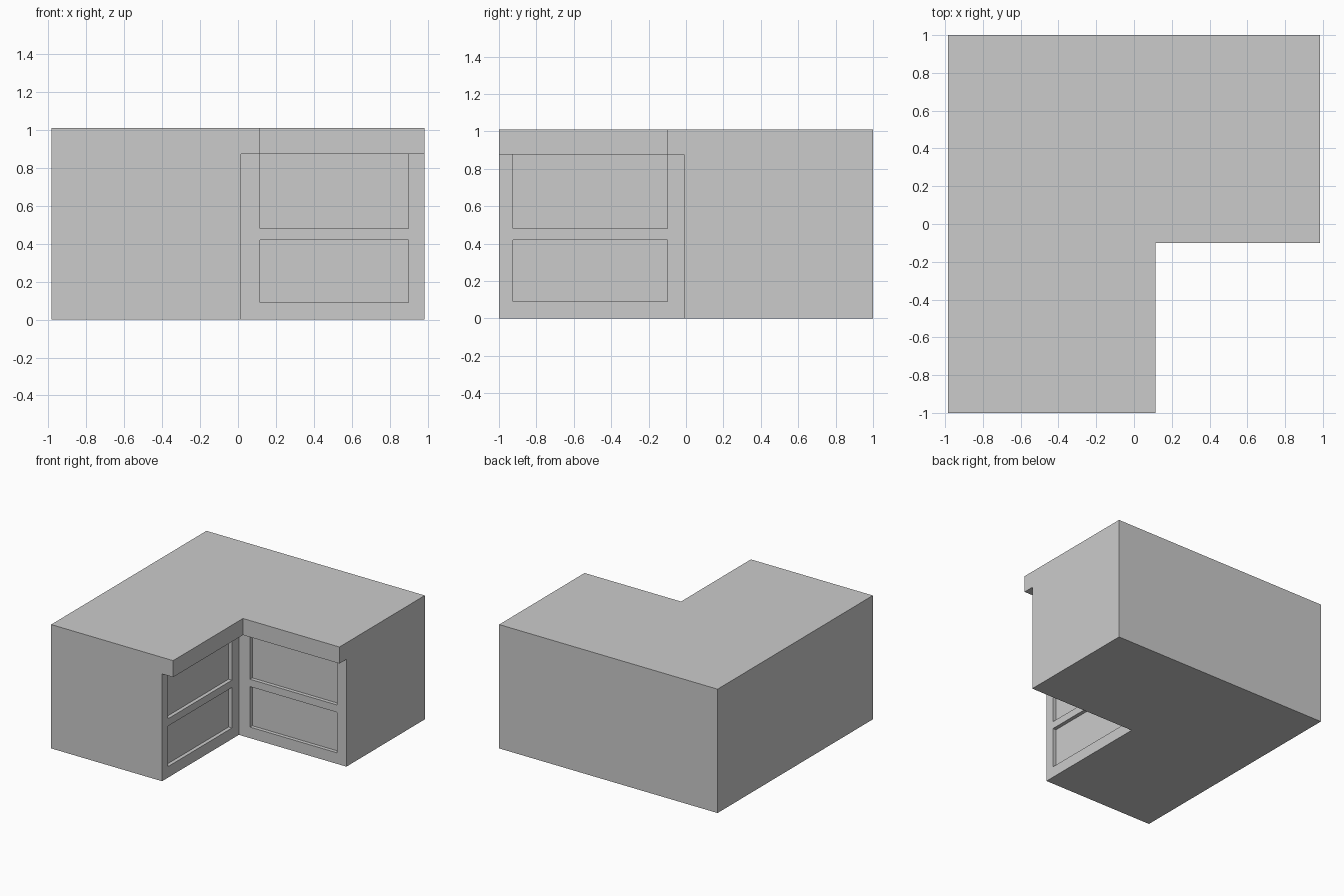
import bpy
import bmesh

if "Cube" in bpy.data.objects:
    bpy.data.objects.remove(bpy.data.objects["Cube"])

TOP, LIP = 1.01, 0.875      # worktop height, underside of overhang
X, Y = 0.985, 1.0           # half sizes
FX, FY = 0.015, -0.01       # inner cabinet front planes
DEPTH = 0.03                # drawer panel recess


def box(name, lo, hi):
    bm = bmesh.new()
    bmesh.ops.create_cube(bm, size=1)
    for v in bm.verts:
        v.co = [lo[i] if v.co[i] < 0 else hi[i] for i in range(3)]
    mesh = bpy.data.meshes.new(name)
    bm.to_mesh(mesh)
    bm.free()
    obj = bpy.data.objects.new(name, mesh)
    bpy.context.collection.objects.link(obj)
    return obj


def cut(target, lo, hi):
    cutter = box("cutter", lo, hi)
    cutter.hide_render = True
    mod = target.modifiers.new("cut", 'BOOLEAN')
    mod.operation = 'DIFFERENCE'
    mod.solver = 'EXACT'
    mod.object = cutter
    bpy.context.view_layer.objects.active = target
    bpy.ops.object.modifier_apply(modifier=mod.name)
    bpy.data.objects.remove(cutter)


# L-shaped block with the worktop outline
bm = bmesh.new()
outline = [(-X, -Y), (0.115, -Y), (0.115, -0.10), (X, -0.10), (X, Y), (-X, Y)]
face = bm.faces.new([bm.verts.new((x, y, 0)) for x, y in outline])
ext = bmesh.ops.extrude_face_region(bm, geom=[face])
for v in ext["geom"]:
    if isinstance(v, bmesh.types.BMVert):
        v.co.z = TOP
bmesh.ops.recalc_face_normals(bm, faces=bm.faces)
mesh = bpy.data.meshes.new("corner_counter")
bm.to_mesh(mesh)
bm.free()
counter = bpy.data.objects.new("corner_counter", mesh)
bpy.context.collection.objects.link(counter)

# Cabinet fronts set back below the overhanging worktop
cut(counter, (FX, -2, -1), (2, FY, LIP))

# Recessed drawer panels, two on each inner front
for z0, z1 in ((0.09, 0.42), (0.48, LIP)):
    cut(counter, (0.115, FY - 0.05, z0), (0.90, FY + DEPTH, z1))
    cut(counter, (FX - DEPTH, -0.925, z0), (FX + 0.05, -0.10, z1))
